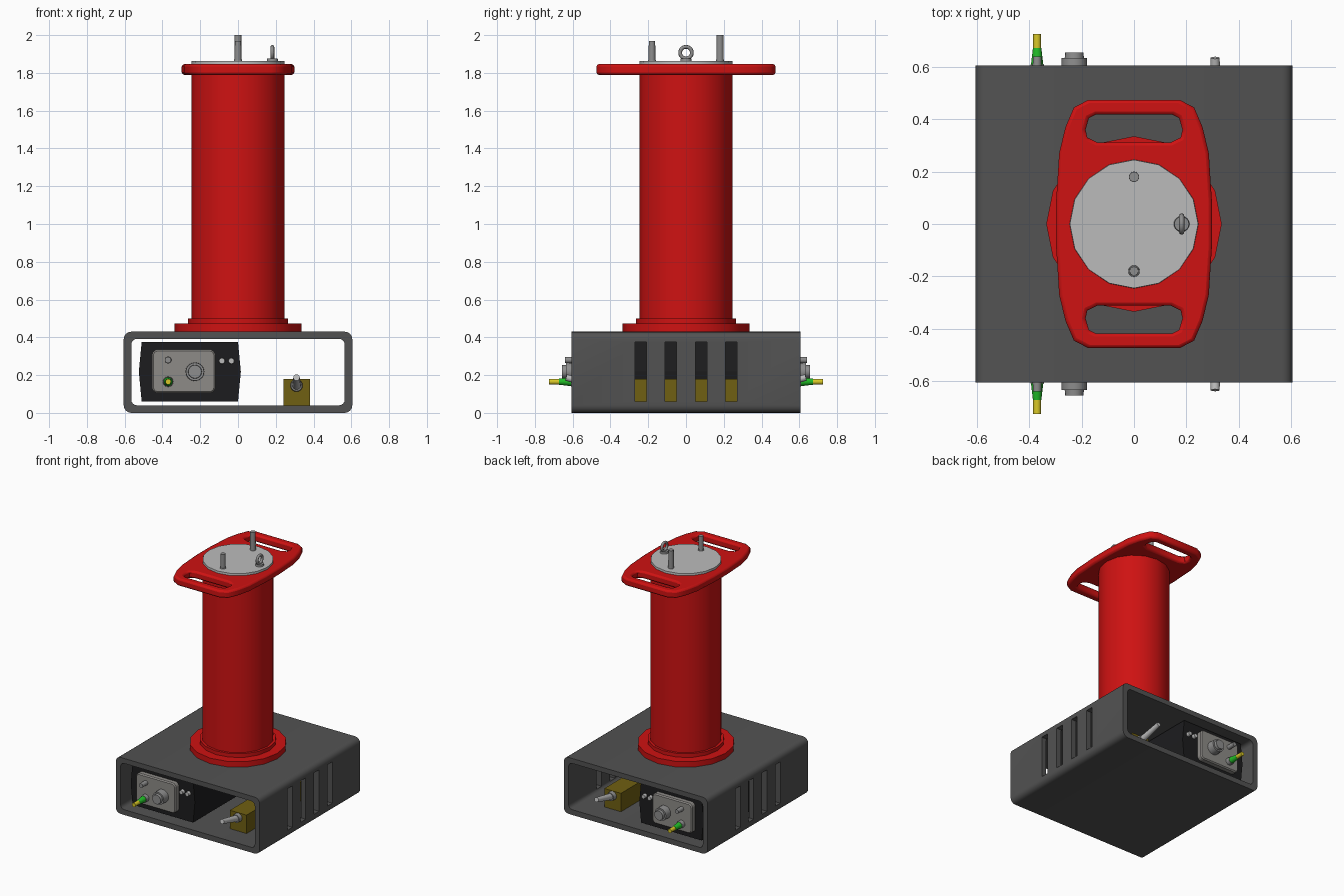
import bpy, bmesh, math
from mathutils import Vector

if "Cube" in bpy.data.objects:
    bpy.data.objects.remove(bpy.data.objects["Cube"])


def material(name, r, g, b):
    m = bpy.data.materials.new(name)
    m.diffuse_color = (r, g, b, 1)
    m.use_nodes = True
    m.node_tree.nodes["Principled BSDF"].inputs["Base Color"].default_value = m.diffuse_color
    return m


GREY = material("dark grey", 0.085, 0.085, 0.085)
RED = material("red", 0.62, 0.006, 0.006)
LID = material("light grey", 0.5, 0.5, 0.5)
STEEL = material("steel", 0.27, 0.27, 0.27)
BLACK = material("black", 0.012, 0.012, 0.013)
PANEL = material("panel grey", 0.27, 0.26, 0.245)
OLIVE = material("olive brass", 0.16, 0.115, 0.006)
GREEN = material("green", 0.015, 0.5, 0.02)
YELLOW = material("yellow", 0.7, 0.58, 0.02)


def finish(bm, name, mat):
    bmesh.ops.recalc_face_normals(bm, faces=bm.faces)
    me = bpy.data.meshes.new(name)
    bm.to_mesh(me)
    bm.free()
    ob = bpy.data.objects.new(name, me)
    bpy.context.collection.objects.link(ob)
    if mat:
        me.materials.append(mat)
    return ob


def activate(ob):
    bpy.ops.object.select_all(action='DESELECT')
    bpy.context.view_layer.objects.active = ob
    ob.select_set(True)


def smooth(ob, angle=35):
    activate(ob)
    bpy.ops.object.shade_smooth_by_angle(angle=math.radians(angle))


def prism(name, pts, lo, hi, mat, axis='z'):
    """Extrude a 2D outline along z (outline in xy) or y (outline in xz)."""
    bm = bmesh.new()
    rings = []
    for h in (lo, hi):
        rings.append([bm.verts.new((a, b, h) if axis == 'z' else (a, h, b)) for a, b in pts])
    n = len(pts)
    for r in rings:
        bm.faces.new(r)
    for i in range(n):
        j = (i + 1) % n
        bm.faces.new((rings[0][i], rings[0][j], rings[1][j], rings[1][i]))
    return finish(bm, name, mat)


def rounded_rect(x0, x1, z0, z1, r, seg=4):
    pts = []
    for k, (cx, cz) in enumerate(((x1 - r, z1 - r), (x0 + r, z1 - r), (x0 + r, z0 + r), (x1 - r, z0 + r))):
        for i in range(seg + 1):
            a = math.pi / 2 * (k + i / seg)
            pts.append((cx + r * math.cos(a), cz + r * math.sin(a)))
    return pts


def rod(name, p0, p1, r0, r1, mat, sides=16):
    p0, p1 = Vector(p0), Vector(p1)
    d = p1 - p0
    bm = bmesh.new()
    bmesh.ops.create_cone(bm, cap_ends=True, segments=sides, radius1=r0, radius2=r1, depth=d.length)
    q = Vector((0, 0, 1)).rotation_difference(d)
    for v in bm.verts:
        v.co = q @ v.co + (p0 + p1) / 2
    ob = finish(bm, name, mat)
    smooth(ob)
    return ob


def cut(ob, cutters):
    for c in cutters:
        c.hide_render = True
        m = ob.modifiers.new("cut", 'BOOLEAN')
        m.operation, m.solver, m.object = 'DIFFERENCE', 'EXACT', c
        activate(ob)
        bpy.ops.object.modifier_apply(modifier=m.name)
        bpy.data.objects.remove(c, do_unlink=True)


# Base housing: open tube front to back, vent slots in both side walls
housing = prism("base_housing", rounded_rect(-.605, .605, 0, .43, .04), -.605, .605, GREY, 'y')
cutters = [prism("inner_cutter", rounded_rect(-.565, .565, .04, .392, .03), -.7, .7, None, 'y')]
for y in (-.24, -.08, .08, .24):
    cutters.append(prism("slot_cutter", [(-.7, .06), (.7, .06), (.7, .375), (-.7, .375)],
                         y - .03, y + .03, None, 'y'))
cut(housing, cutters)
smooth(housing)

# Control unit and side block inside the housing
prism("control_unit", [(-.51, .06), (0, .06), (.015, .218), (0, .376), (-.51, .376), (-.525, .218)],
      -.54, .54, BLACK, 'y')
prism("side_block", [(.24, .04), (.38, .04), (.38, .18), (.24, .18)], -.44, .44, OLIVE, 'y')

# Fittings on the front and back
for s, side in ((-1, "front"), (1, "back")):
    panel = prism(side + "_panel", rounded_rect(-.455, -.12, .105, .335, .025, 2), s * .53, s * .58, PANEL, 'y')
    bev = panel.modifiers.new("bevel", 'BEVEL')
    bev.width, bev.segments, bev.limit_method = .008, 1, 'ANGLE'
    rod(side + "_knob_base", (-.228, s * .57, .218), (-.228, s * .635, .218), .05, .048, STEEL)
    rod(side + "_knob", (-.228, s * .63, .218), (-.228, s * .656, .218), .037, .035, STEEL)
    rod(side + "_button", (-.37, s * .57, .28), (-.37, s * .64, .28), .018, .016, STEEL)
    rod(side + "_plug_socket", (-.37, s * .57, .165), (-.37, s * .61, .165), .028, .026, STEEL)
    rod(side + "_plug_green", (-.37, s * .605, .165), (-.37, s * .672, .165), .024, .016, GREEN)
    rod(side + "_plug_yellow", (-.37, s * .66, .165), (-.37, s * .725, .165), .015, .015, YELLOW)
    for x in (-.085, -.035):
        rod(side + "_small_button", (x, s * .53, .275), (x, s * .565, .275), .017, .015, LID)
    rod(side + "_lever_collar", (.31, s * .43, .145), (.31, s * .47, .145), .034, .03, STEEL)
    rod(side + "_lever", (.31, s * .44, .14), (.31, s * .635, .187), .024, .017, LID)

# Tower with stepped foot flange
rod("foot_flange", (0, 0, .425), (0, 0, .472), .335, .335, RED)
rod("foot_collar", (0, 0, .47), (0, 0, .5), .265, .265, RED)
rod("tower", (0, 0, .43), (0, 0, 1.83), .247, .247, RED)

# Top plate with two carrying handles
quarter = [(.298, .08), (.292, .17), (.286, .27), (.262, .37), (.23, .445), (.175, .474)]
outline = quarter + [(-x, y) for x, y in reversed(quarter)]
outline += [(-x, -y) for x, y in outline]
plate = prism("handle_plate", outline, 1.79, 1.846, RED)
half = [(.14, .312), (.178, .33), (.185, .36), (.172, .405), (.145, .418)]
hole = half + [(-x, y) for x, y in reversed(half)]
cut(plate, [prism("hole_cutter", [(x, s * y) for x, y in hole], 1.7, 1.9, None) for s in (-1, 1)])
bev = plate.modifiers.new("bevel", 'BEVEL')
bev.width, bev.segments, bev.limit_method = .013, 2, 'ANGLE'
bev.angle_limit = math.radians(60)
smooth(plate, 45)

# Lid with two pins and a lifting eye
rod("lid", (0, 0, 1.83), (0, 0, 1.862), .247, .245, LID)
rod("tall_pin", (0, .18, 1.85), (0, .18, 2.0), .02, .019, STEEL)
rod("short_pin", (0, -.18, 1.85), (0, -.18, 1.97), .018, .017, STEEL)
rod("short_pin_foot", (0, -.18, 1.855), (0, -.18, 1.868), .023, .021, STEEL)
rod("eye_foot", (.182, 0, 1.855), (.182, 0, 1.876), .031, .028, STEEL)
bpy.ops.mesh.primitive_torus_add(location=(.182, 0, 1.907), rotation=(0, math.pi / 2, 0), major_radius=.031,
                                 minor_radius=.01, major_segments=20, minor_segments=8)
eye = bpy.context.object
eye.name = "lifting_eye"
eye.data.materials.append(STEEL)
smooth(eye, 60)
